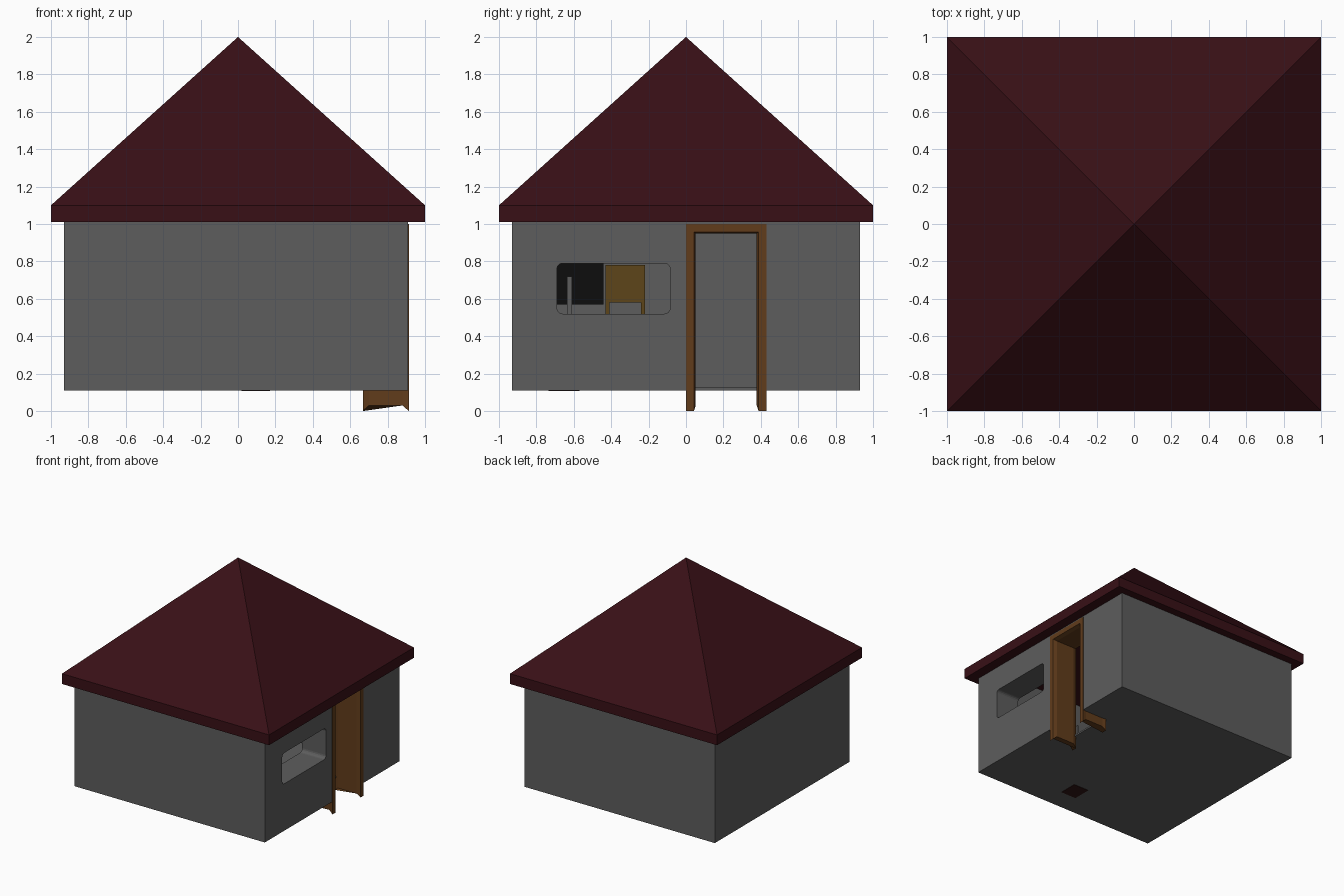
import bpy, bmesh
from math import sin, cos, pi

if "Cube" in bpy.data.objects:
    bpy.data.objects.remove(bpy.data.objects["Cube"])


def material(name, rgb):
    m = bpy.data.materials.new(name)
    m.diffuse_color = (*rgb, 1)
    m.use_nodes = True
    m.node_tree.nodes["Principled BSDF"].inputs["Base Color"].default_value = m.diffuse_color
    return m


STONE = material("stone", (0.11, 0.11, 0.11))
ROOF = material("roof_red", (0.04, 0.005, 0.008))
WOOD = material("door_wood", (0.12, 0.045, 0.011))
OAK = material("chair_wood", (0.11, 0.06, 0.01))
BLACK = material("black", (0.004, 0.004, 0.004))
DARK = material("dark_wood", (0.03, 0.008, 0.007))


def from_bmesh(name, bm, mat):
    bmesh.ops.recalc_face_normals(bm, faces=bm.faces)
    me = bpy.data.meshes.new(name)
    bm.to_mesh(me)
    bm.free()
    ob = bpy.data.objects.new(name, me)
    if mat:
        me.materials.append(mat)
    bpy.context.collection.objects.link(ob)
    return ob


def box(name, x, y, z, mat):
    bm = bmesh.new()
    bmesh.ops.create_cube(bm, size=1)
    for v in bm.verts:
        v.co = [(r[0] + r[1]) / 2 + c * (r[1] - r[0]) for r, c in zip((x, y, z), v.co)]
    return from_bmesh(name, bm, mat)


def rings(name, loops, mat):
    """Skin a series of equal closed loops and cap both ends."""
    bm = bmesh.new()
    rows = [[bm.verts.new(p) for p in loop] for loop in loops]
    n = len(rows[0])
    for a, b in zip(rows, rows[1:]):
        for i in range(n):
            j = (i + 1) % n
            bm.faces.new((a[i], a[j], b[j], b[i]))
    bm.faces.new(rows[0])
    bm.faces.new(rows[-1])
    return from_bmesh(name, bm, mat)


def cut(target, cutter):
    mod = target.modifiers.new("opening", 'BOOLEAN')
    mod.operation = 'DIFFERENCE'
    mod.solver = 'EXACT'
    mod.object = cutter
    bpy.context.view_layer.objects.active = target
    bpy.ops.object.modifier_apply(modifier=mod.name)
    bpy.data.objects.remove(cutter)


# Walls and floor
Z = (0.11, 1.01)
box("front_wall", (-0.93, 0.91), (-0.93, -0.74), Z, STONE)
box("back_wall", (-0.93, 0.91), (0.74, 0.93), Z, STONE)
box("left_wall", (-0.93, -0.74), (-0.74, 0.74), Z, STONE)
right_wall = box("right_wall", (0.68, 0.91), (-0.74, 0.74), Z, STONE)
box("floor", (-0.74, 0.68), (-0.74, 0.74), (0.11, 0.125), STONE)

# Rounded window opening and doorway
y0, y1, z0, z1, r = -0.69, -0.085, 0.52, 0.79, 0.03
outline = []
for k, (cy, cz) in enumerate([(y1 - r, z1 - r), (y0 + r, z1 - r), (y0 + r, z0 + r), (y1 - r, z0 + r)]):
    for s in range(5):
        a = (k + s / 4) * pi / 2
        outline.append((cy + r * cos(a), cz + r * sin(a)))
cut(right_wall, rings("window_cutter", [[(x, y, z) for y, z in outline] for x in (0.5, 1.1)], None))
cut(right_wall, box("door_cutter", (0.5, 1.1), (0.01, 0.42), (0, 0.985), None))

# Door frame: channel section (x, inset, foot height) swept up, across and down
section = [(0.667, 0, 0), (0.667, 0.042, 0), (0.70, 0.052, 0.03), (0.88, 0.052, 0.03),
           (0.913, 0.042, 0), (0.913, 0, 0), (0.88, 0.005, 0.03), (0.70, 0.005, 0.03)]
rings("door_frame", [
    [(x, t, f) for x, t, f in section],
    [(x, t, 1 - t) for x, t, f in section],
    [(x, 0.43 - t, 1 - t) for x, t, f in section],
    [(x, 0.43 - t, f) for x, t, f in section]], WOOD)

# Roof: square eaves rising to a point
bm = bmesh.new()
bmesh.ops.create_cube(bm, size=2)
for v in bm.verts:
    v.co.z = 1.10 if v.co.z > 0 else 1.01
top = max(bm.faces, key=lambda f: f.calc_center_median().z)
tip = bmesh.ops.poke(bm, faces=[top])["verts"][0]
tip.co.z = 2.0
from_bmesh("roof", bm, ROOF)

# Interior pieces glimpsed through the window
box("dark_panel", (-0.74, -0.70), (-0.72, -0.44), (0.57, 0.90), BLACK)
box("stand_base", (0.02, 0.17), (-0.735, -0.57), (0.107, 0.16), DARK)
box("stand_post", (0.085, 0.105), (-0.635, -0.61), (0.16, 0.72), STONE)
box("chair_back", (-0.22, -0.19), (-0.43, -0.22), (0.58, 0.78), OAK)
box("chair_seat", (-0.22, 0.0), (-0.43, -0.22), (0.36, 0.39), OAK)
for i, y in enumerate((-0.43, -0.24)):
    box(f"chair_rear_leg_{i}", (-0.22, -0.19), (y, y + 0.02), (0.125, 0.58), OAK)
    box(f"chair_front_leg_{i}", (-0.03, 0.0), (y, y + 0.02), (0.125, 0.36), OAK)
